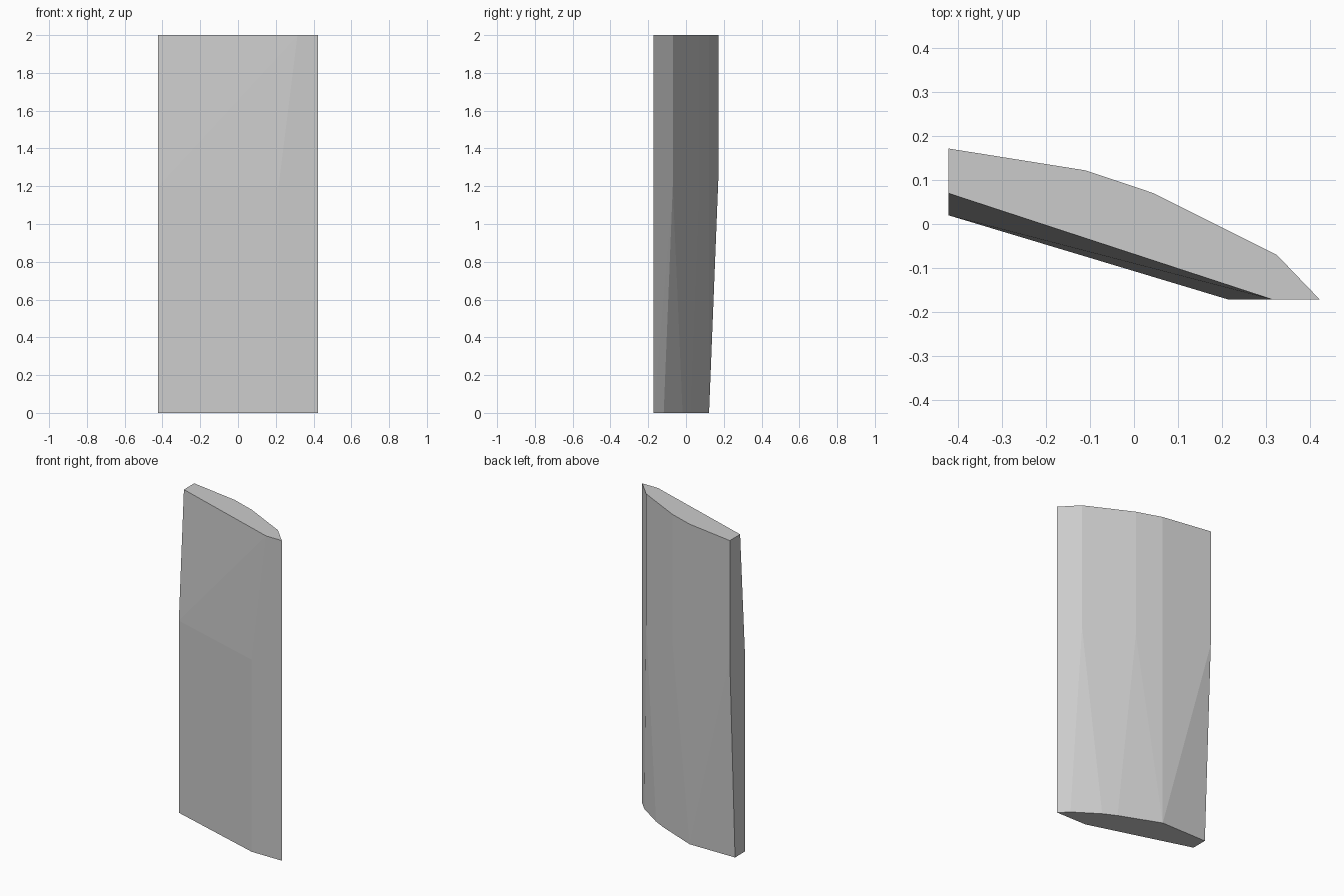
import bpy, bmesh, math

if "Cube" in bpy.data.objects:
    bpy.data.objects.remove(bpy.data.objects["Cube"])

W, D = 0.423, 0.172          # half width, half depth
TOP, WAIST = 2.0, 1.2        # heights of top and of the level where the chips begin

# cross-sections of the faceted slab: upper outline, chip apexes, lower outline
sections = [
    (TOP, [(-W, D), (-0.11, 0.122), (0.045, 0.07), (0.325, -0.07),
           (W, -D), (0.315, -D), (-W, 0.07)]),
    (1.26, [(-W, D)]),
    (WAIST, [(0.045, 0.07), (0.325, -0.07), (0.215, -D), (-W, 0.02)]),
    (0.0, [(-W, 0.12), (-0.11, 0.122), (0.14, 0.022), (0.22, -0.018),
           (0.37, -0.118), (W, -D), (0.215, -D), (-W, 0.02)]),
]

# the stone is convex, so its hull gives all flat facets
bm = bmesh.new()
for z, outline in sections:
    for x, y in outline:
        bm.verts.new((x, y, z))
hull = bmesh.ops.convex_hull(bm, input=bm.verts)
bmesh.ops.delete(bm, geom=[v for v in bm.verts if not v.link_faces], context='VERTS')
bmesh.ops.dissolve_limit(bm, angle_limit=math.radians(0.3),
                         verts=bm.verts, edges=bm.edges)
bmesh.ops.recalc_face_normals(bm, faces=bm.faces)

mesh = bpy.data.meshes.new("stone_slab")
bm.to_mesh(mesh)
bm.free()
slab = bpy.data.objects.new("stone_slab", mesh)
bpy.context.collection.objects.link(slab)
